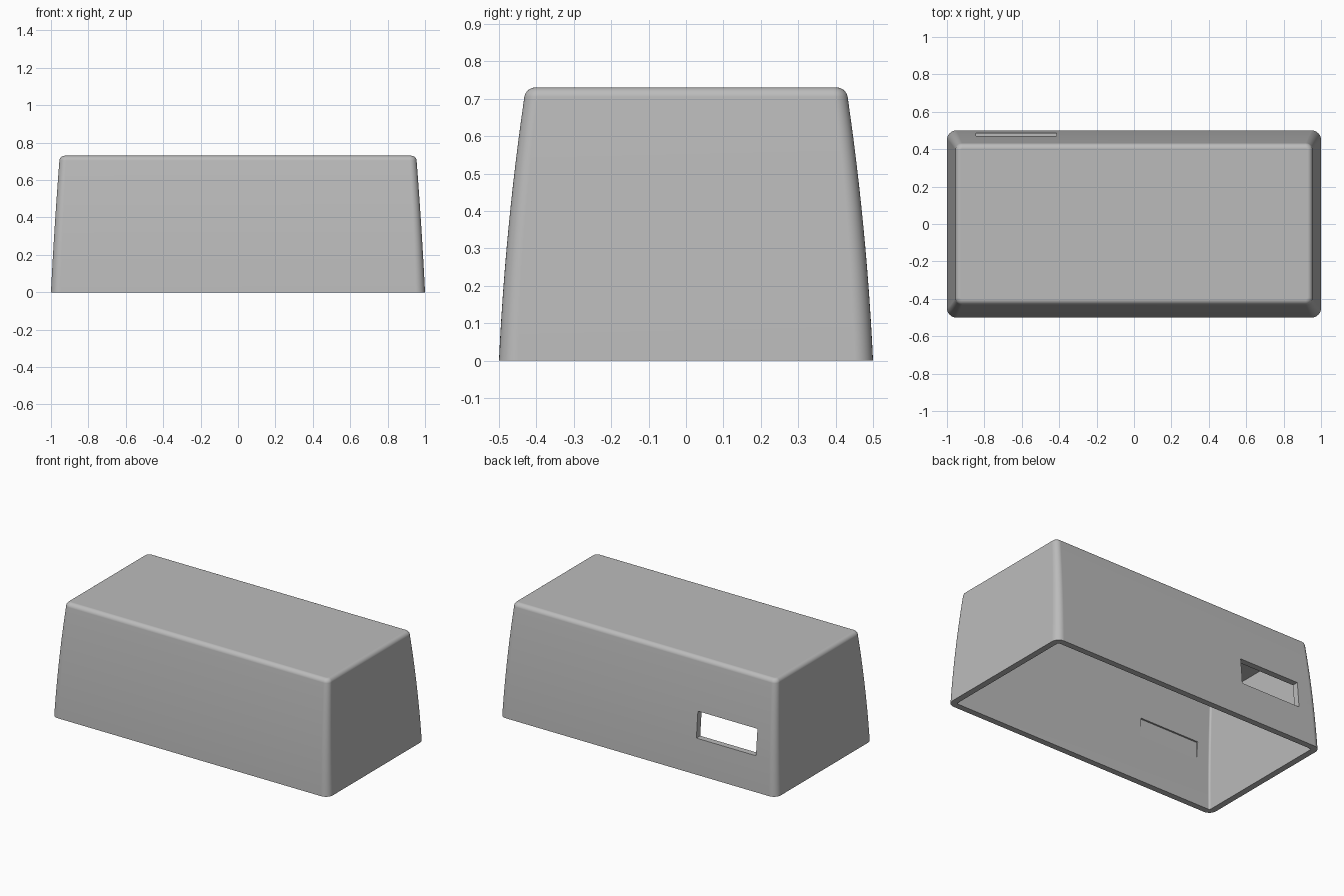
import bpy, bmesh
from math import pi, sin, cos

cube = bpy.data.objects.get("Cube")
if cube:
    bpy.data.objects.remove(cube, do_unlink=True)

HEIGHT, WALL, FILLET = 0.73, 0.04, 0.025

grey = bpy.data.materials.new("plain grey")
grey.use_nodes = True
colour = (0.5, 0.5, 0.5, 1)
grey.diffuse_color = colour
grey.node_tree.nodes["Principled BSDF"].inputs["Base Color"].default_value = colour


def ring(bm, z, inset):
    """Rounded rectangle that narrows along a gentle curve with height."""
    hx = 1 - 0.05 * z - 0.02 * z * z - inset
    hy = 0.5 - 0.047 * z - 0.07 * z * z - inset
    r = max(0.05 - 0.02 * z - inset, 0.012)
    verts = []
    for quarter, (sx, sy) in enumerate([(1, 1), (-1, 1), (-1, -1), (1, -1)]):
        for step in range(9):
            a = (quarter + step / 8) * pi / 2
            verts.append(bm.verts.new((sx * (hx - r) + r * cos(a),
                                       sy * (hy - r) + r * sin(a), z)))
    return verts


def bridge(bm, a, b):
    n = len(a)
    for i in range(n):
        j = (i + 1) % n
        bm.faces.new((a[i], a[j], b[j], b[i]))


# Hollow cover: outer skin with rounded top edge, inner skin, open bottom
bm = bmesh.new()
levels = [(i / 12 * (HEIGHT - FILLET), 0) for i in range(13)]
for i in range(1, 9):
    t = i / 8 * pi / 2
    levels.append((HEIGHT - FILLET + FILLET * sin(t), FILLET * (1 - cos(t))))
outer = [ring(bm, z, inset) for z, inset in levels]
inner = [ring(bm, i / 12 * (HEIGHT - WALL), WALL) for i in range(13)]
for skin in (outer, inner):
    for a, b in zip(skin, skin[1:]):
        bridge(bm, a, b)
    bm.faces.new(skin[-1])
bridge(bm, outer[0], inner[0])
bmesh.ops.recalc_face_normals(bm, faces=bm.faces)
mesh = bpy.data.meshes.new("cover_shell")
bm.to_mesh(mesh)
bm.free()
mesh.materials.append(grey)
shell = bpy.data.objects.new("cover_shell", mesh)
bpy.context.collection.objects.link(shell)

# Slot through the back wall, just grazing the inside of the front wall
x0, x1, y0, y1, z0, z1 = -0.845, -0.415, -0.441, 0.6, 0.23, 0.4
bpy.ops.mesh.primitive_cube_add(
    size=1, location=((x0 + x1) / 2, (y0 + y1) / 2, (z0 + z1) / 2))
cutter = bpy.context.object
cutter.name = "slot_cutter"
cutter.scale = (x1 - x0, y1 - y0, z1 - z0)
cutter.hide_render = True
cutter.data.materials.append(grey)
bpy.context.view_layer.update()

bpy.ops.object.select_all(action="DESELECT")
shell.select_set(True)
bpy.context.view_layer.objects.active = shell
cut = shell.modifiers.new("slot", "BOOLEAN")
cut.operation = "DIFFERENCE"
cut.solver = "EXACT"
cut.object = cutter
bpy.ops.object.modifier_apply(modifier=cut.name)
bpy.data.objects.remove(cutter, do_unlink=True)

# Smooth curves, crisp rims
bpy.ops.object.shade_smooth_by_angle(angle=pi / 6)
weighted = shell.modifiers.new("even_shading", "WEIGHTED_NORMAL")
weighted.keep_sharp = True
